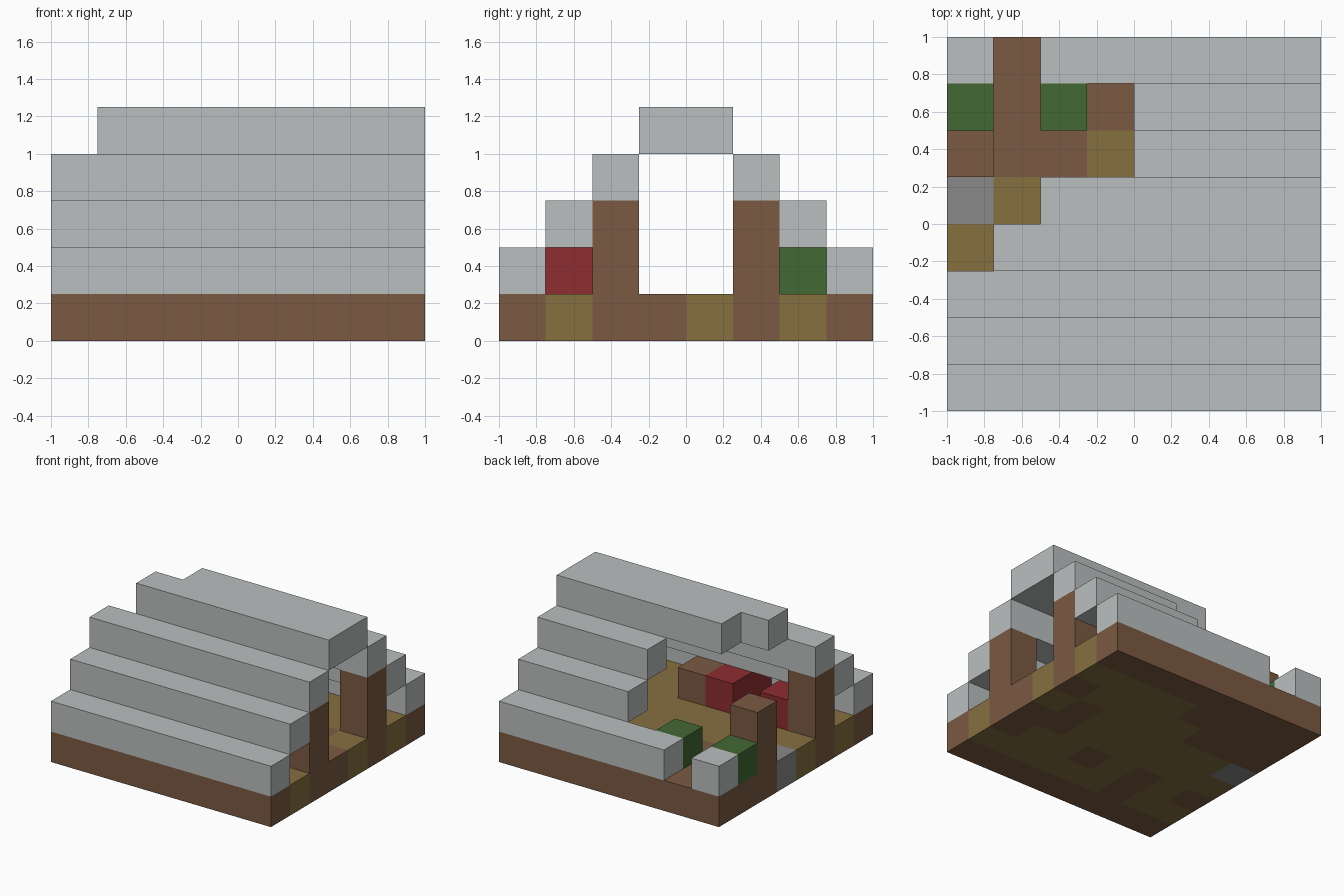
import bpy, bmesh

cube = bpy.data.objects.get("Cube")
if cube:
    bpy.data.objects.remove(cube)

CELL = 0.25
HALF = 4  # half the plan, in cells


def linear(v):
    v /= 255
    return v / 12.92 if v <= 0.04 else ((v + 0.055) / 1.055) ** 2.4


def material(name, r, g, b):
    col = (linear(r), linear(g), linear(b), 1)
    m = bpy.data.materials.new(name)
    m.use_nodes = True
    m.diffuse_color = col
    bsdf = m.node_tree.nodes["Principled BSDF"]
    bsdf.inputs["Base Color"].default_value = col
    bsdf.inputs["Roughness"].default_value = 0.9
    return m


pale_grey = material("pale_grey", 187, 191, 191)
brown = material("brown", 123, 90, 66)
tan = material("tan", 134, 112, 64)
stone = material("stone_grey", 136, 137, 136)
red = material("red", 142, 45, 48)
green = material("green", 68, 104, 52)


def add_object(name, bm, mats):
    mesh = bpy.data.meshes.new(name)
    bm.to_mesh(mesh)
    bm.free()
    for m in mats:
        mesh.materials.append(m)
    ob = bpy.data.objects.new(name, mesh)
    bpy.context.collection.objects.link(ob)
    return ob


def block(name, mat, x, y, z, nx=1, ny=1, nz=1):
    """Box whose low corner and size are given in cells."""
    bm = bmesh.new()
    bmesh.ops.create_cube(bm, size=1)
    for v in bm.verts:
        v.co.x = (x + (v.co.x + 0.5) * nx - HALF) * CELL
        v.co.y = (y + (v.co.y + 0.5) * ny - HALF) * CELL
        v.co.z = (z + (v.co.z + 0.5) * nz) * CELL
    return add_object(name, bm, [mat])


# Floor slab: tiles listed from back to front (b brown, t tan, s stone)
TILES = ["bbbbbbbb",
         "bbbbtttt",
         "bbbttttb",
         "stttttbt",
         "ttttttbb",
         "btbtbttb",
         "ttbttttt",
         "bbbbbbbb"]
bm = bmesh.new()
bmesh.ops.create_grid(bm, x_segments=8, y_segments=8, size=HALF * CELL)
for v in bm.verts:
    v.co.z = CELL
for f in bm.faces:
    c = f.calc_center_median()
    col, row = int(c.x / CELL + HALF), int(c.y / CELL + HALF)
    f.material_index = "bts".index(TILES[7 - row][col])
floor = add_object("floor", bm, [brown, tan, stone])
slab = floor.modifiers.new("thickness", "SOLIDIFY")
slab.thickness = CELL
slab.offset = -1

# Stepped roof: name, row, level, first column, end column
ROOF = [("front_eave", 0, 1, 0, 8),
        ("front_lower_roof", 1, 2, 0, 8),
        ("front_upper_roof", 2, 3, 0, 8),
        ("front_ridge", 3, 4, 1, 8),
        ("back_ridge", 4, 4, 2, 8),
        ("back_upper_roof", 5, 3, 4, 8),
        ("back_lower_roof", 6, 2, 4, 8),
        ("back_eave", 7, 1, 2, 8),
        ("back_eave_end", 7, 1, 0, 1)]
for name, y, z, x0, x1 in ROOF:
    block(name, pale_grey, x0, y, z, nx=x1 - x0)

# Corner posts
for side, y in (("front", 2), ("back", 5)):
    for end, x in (("right", 0), ("left", 7)):
        block(f"{side}_{end}_post", brown, x, y, 1, nz=2)

# Furniture and planting
block("table", brown, 4, 2, 1)
block("bed", red, 3, 1, 1, ny=2)
block("seat", red, 1, 2, 1)
for name, x in (("right_shrub", 0), ("left_shrub", 2)):
    block(name, green, x, 6, 1)
